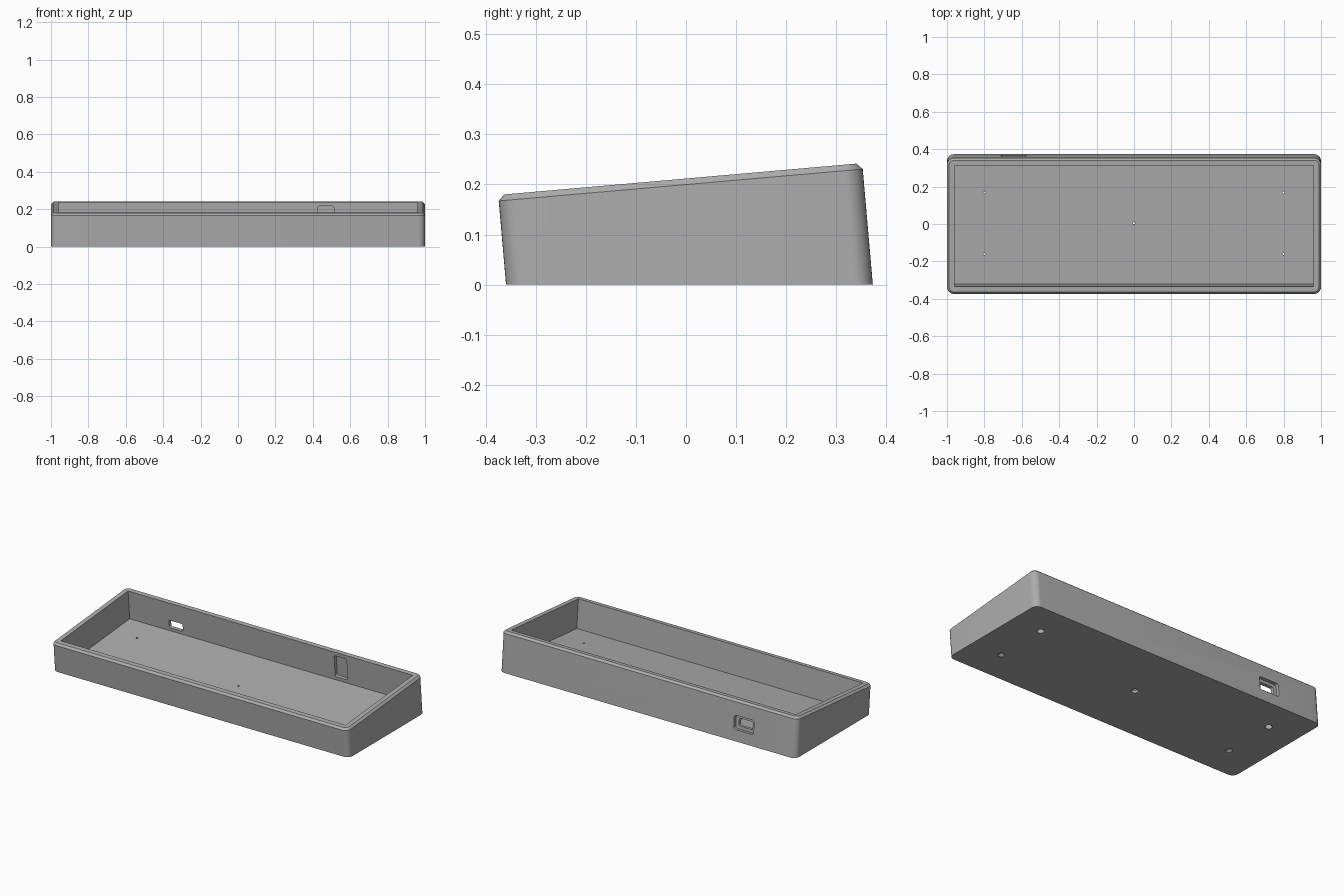
import bpy, bmesh, math
from mathutils import Matrix, Vector

if "Cube" in bpy.data.objects:
    bpy.data.objects.remove(bpy.data.objects["Cube"])

TILT = Matrix.Rotation(math.radians(5), 4, 'X')
V0, V1, TOP, FLOOR = -0.358, 0.3717, 0.211, 0.035   # tilted-frame extents
MID, HALF, WALL = (V0 + V1) / 2, (V1 - V0) / 2, 0.04

grey = bpy.data.materials.new("grey plastic")
grey.diffuse_color = (0.42, 0.42, 0.42, 1)
grey.use_nodes = True
grey.node_tree.nodes["Principled BSDF"].inputs["Base Color"].default_value = grey.diffuse_color


def rounded_rect(hx, hy, r, seg=8):
    """Outline points of a rectangle with rounded corners."""
    if r <= 0:
        return [(hx, hy), (-hx, hy), (-hx, -hy), (hx, -hy)]
    pts = []
    for q, (sx, sy) in enumerate([(1, 1), (-1, 1), (-1, -1), (1, -1)]):
        for i in range(seg + 1):
            a = math.pi / 2 * (q + i / seg)
            pts.append((sx * (hx - r) + r * math.cos(a), sy * (hy - r) + r * math.sin(a)))
    return pts


def loft(name, layers, frame):
    """Closed solid through stacked outlines [(points, height)], placed in the tilted frame."""
    bm = bmesh.new()
    rings = [[bm.verts.new((x, y, h)) for x, y in pts] for pts, h in layers]
    n = len(rings[0])
    for a, b in zip(rings, rings[1:]):
        for i in range(n):
            bm.faces.new((a[i], a[(i + 1) % n], b[(i + 1) % n], b[i]))
    bm.faces.new(rings[0][::-1])
    bm.faces.new(rings[-1])
    bm.transform(TILT @ frame)
    bmesh.ops.recalc_face_normals(bm, faces=bm.faces)
    me = bpy.data.meshes.new(name)
    bm.to_mesh(me)
    bm.free()
    me.materials.append(grey)
    ob = bpy.data.objects.new(name, me)
    bpy.context.collection.objects.link(ob)
    return ob


def cut(target, cutter):
    mod = target.modifiers.new("cut", 'BOOLEAN')
    mod.operation, mod.solver, mod.object = 'DIFFERENCE', 'EXACT', cutter
    bpy.context.view_layer.objects.active = target
    bpy.ops.object.modifier_apply(modifier=mod.name)
    bpy.data.objects.remove(cutter)


# Outer shell: rounded box with a chamfered top edge
c = 0.012
body = loft("case", [(rounded_rect(1, HALF, 0.037), -0.2),
                     (rounded_rect(1, HALF, 0.037), TOP - c),
                     (rounded_rect(1 - c, HALF - c, 0.025), TOP)],
            Matrix.Translation((0, MID, 0)))

# Level underside
bm = bmesh.new()
bm.from_mesh(body.data)
res = bmesh.ops.bisect_plane(bm, geom=bm.verts[:] + bm.edges[:] + bm.faces[:],
                             plane_co=(0, 0, 0), plane_no=(0, 0, 1), clear_inner=True)
bmesh.ops.contextual_create(bm, geom=[e for e in res['geom_cut'] if isinstance(e, bmesh.types.BMEdge)])
bmesh.ops.recalc_face_normals(bm, faces=bm.faces)
bm.to_mesh(body.data)
bm.free()

# Inner cavity
inner = rounded_rect(1 - WALL, HALF - WALL, 0)
cut(body, loft("cavity", [(inner, FLOOR), (inner, 0.4)], Matrix.Translation((0, MID, 0))))


def wall_cut(x, n, hx, hn, r, v_from, v_to):
    """Rounded opening pushed through the back wall."""
    pts = rounded_rect(hx, hn, r, 5)
    frame = Matrix.Translation((x, 0, n)) @ Matrix.Rotation(math.radians(90), 4, 'X')
    cut(body, loft("opening", [(pts, -v_to), (pts, -v_from)], frame))


# Cable port (outer recess and through slot) and inner pocket
wall_cut(-0.645, 0.078, 0.067, 0.042, 0.015, V1 - 0.02, V1 + 0.1)
wall_cut(-0.645, 0.078, 0.046, 0.023, 0.008, V1 - 0.1, V1 + 0.1)
wall_cut(0.47, 0.122, 0.042, 0.066, 0.008, V1 - WALL - 0.05, V1 - 0.02)

# Countersunk screw holes
for x, v in [(0, 0), (-0.8, 0.165), (0.8, 0.165), (-0.8, -0.165), (0.8, -0.165)]:
    ring = lambda r: rounded_rect(r, r, r * 0.999, 6)
    cut(body, loft("screw_hole", [(ring(0.02), -0.1), (ring(0.02), 0.016),
                                  (ring(0.006), 0.026), (ring(0.006), 0.1)],
                   Matrix.Translation((x, MID + v, 0))))

# Smooth the rounded corners, keep edges crisp
bpy.ops.object.select_all(action='DESELECT')
body.select_set(True)
bpy.context.view_layer.objects.active = body
bpy.ops.object.shade_smooth_by_angle(angle=math.radians(30))
